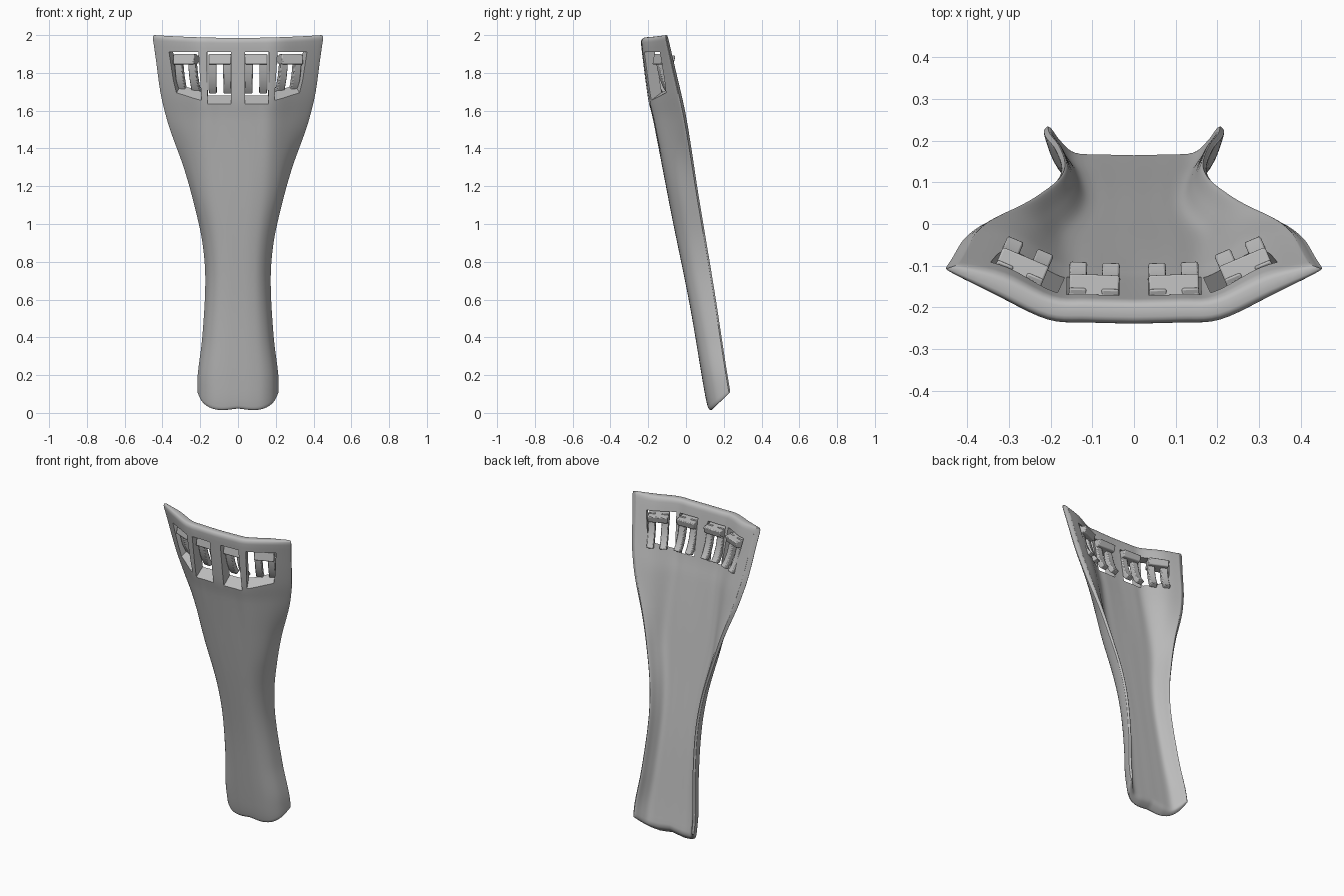
import bpy, bmesh, math
from mathutils import Matrix, Vector

cube = bpy.data.objects.get("Cube")
if cube:
    bpy.data.objects.remove(cube, do_unlink=True)

grey = bpy.data.materials.new("plain_grey")
grey.use_nodes = True
grey.diffuse_color = (0.5, 0.5, 0.5, 1)
grey.node_tree.nodes["Principled BSDF"].inputs["Base Color"].default_value = (0.5, 0.5, 0.5, 1)


def smooth(table, x):
    """Smooth curve through (x, value) pairs."""
    def slope(i):
        a, b = table[max(i - 1, 0)], table[min(i + 1, len(table) - 1)]
        return (b[1] - a[1]) / (b[0] - a[0])
    x = min(max(x, table[0][0]), table[-1][0])
    i = 0
    while i < len(table) - 2 and x > table[i + 1][0]:
        i += 1
    (x0, v0), (x1, v1) = table[i], table[i + 1]
    h = x1 - x0
    t = (x - x0) / h
    return (v0 * (1 + 2 * t) * (1 - t) ** 2 + slope(i) * h * t * (1 - t) ** 2
            + v1 * t * t * (3 - 2 * t) + slope(i + 1) * h * t * t * (t - 1))


def make_object(name, bm):
    bmesh.ops.recalc_face_normals(bm, faces=bm.faces)
    mesh = bpy.data.meshes.new(name)
    bm.to_mesh(mesh)
    bm.free()
    mesh.materials.append(grey)
    obj = bpy.data.objects.new(name, mesh)
    bpy.context.collection.objects.link(obj)
    return obj


def activate(obj):
    bpy.ops.object.select_all(action='DESELECT')
    obj.select_set(True)
    bpy.context.view_layer.objects.active = obj


# Outline along the height: half width, front centre line, rear side edge
WIDTH = [(0, .212), (.1, .214), (.2, .212), (.4, .188), (.7, .172), (.9, .187), (1.1, .23),
         (1.3, .285), (1.5, .355), (1.6, .383), (1.7, .405), (1.9, .432), (2, .447)]
FRONT = [(0, .122), (.1, .1), (.57, .02), (1.05, -.077), (1.56, -.176), (1.66, -.2), (1.95, -.238), (2, -.24)]
REAR = [(0, .255), (.11, .235), (.26, .21), (.65, .15), (1.13, .07), (1.56, 0), (1.87, -.07), (2, -.1)]

# Half cross-sections (across, depth): rounded below, three facets at the head
LOW_OUT = [(0, 0), (.35, .02), (.65, .13), (.88, .42), (1, .88), (.99, .96)]
LOW_IN = [(0, .45), (.35, .45), (.66, .48), (.82, .72), (.92, .96), (.96, 1)]
TOP_OUT = [(0, 0), (.25, .02), (.47, .07), (.74, .46), (1, .88), (.99, .96)]
TOP_IN = [(0, .4), (.25, .42), (.44, .46), (.7, .84), (.92, 1.0), (.95, 1.01)]


def section(low, top, u, blend):
    return [sum(w * smooth([(i, p[k]) for i, p in enumerate(tab)], abs(u))
                for tab, w in ((low, 1 - blend), (top, blend))) for k in (0, 1)]


def shell_point(low, top, u, z0, blend):
    across, depth = section(low, top, u, blend)
    across = math.copysign(across, u)
    # slanted, slightly notched foot and a dipped head
    foot = .11 * depth + .012 * max(0, 1 - abs(across) / .4)
    z = z0 + foot * max(0, 1 - z0 / .45)
    z -= .015 * (1 - across ** 2) * max(0, (z0 - 1.8) / .2)
    front, rear = smooth(FRONT, z), smooth(REAR, z)
    return Vector((across * smooth(WIDTH, z), front + depth * (rear - front), z))


# Body: lofted shell with rounded ends
STEPS, ROUND = 50, .03
ends = [0, .003, .008, .015, .022]
rows = ends + [.03 + 1.94 * i / 64 for i in range(65)] + [2 - e for e in reversed(ends)]
bm = bmesh.new()
rings = []
for z0 in rows:
    b = min(max((z0 - 1.1) / .55, 0), 1)
    b = b * b * (3 - 2 * b)
    e = min(z0, 2 - z0, ROUND) / ROUND
    shrink = .6 * (1 - math.sqrt(1 - (1 - e) ** 2))
    outer, inner = [], []
    for i in range(STEPS + 1):
        u = 10 * i / STEPS - 5
        p, q = shell_point(LOW_OUT, TOP_OUT, u, z0, b), shell_point(LOW_IN, TOP_IN, u, z0, b)
        mid = (p + q) / 2
        outer.append(bm.verts.new(p.lerp(mid, shrink)))
        inner.append(bm.verts.new(q.lerp(mid, shrink)))
    rings.append((outer, inner))
for (o0, i0), (o1, i1) in zip(rings, rings[1:]):
    loop0, loop1 = o0 + i0[::-1], o1 + i1[::-1]
    n = len(loop0)
    for i in range(n):
        j = (i + 1) % n
        bm.faces.new((loop0[i], loop0[j], loop1[j], loop1[i]))
for o, inn in (rings[0], rings[-1]):
    for i in range(STEPS):
        bm.faces.new((o[i], o[i + 1], inn[i + 1], inn[i]))
body = make_object("tailpiece_body", bm)


def placed(side, x, y, degrees):
    return (Matrix.Scale(side, 4, Vector((1, 0, 0))) @ Matrix.Translation((x, y, 0))
            @ Matrix.Rotation(math.radians(degrees), 4, 'Z'))


def prism(bm, matrix, front, back):
    """Solid between two matching outlines of (x, y, z) points."""
    a = [bm.verts.new(matrix @ Vector(p)) for p in front]
    c = [bm.verts.new(matrix @ Vector(p)) for p in back]
    bm.faces.new(a)
    bm.faces.new(c[::-1])
    for i in range(len(a)):
        j = (i + 1) % len(a)
        bm.faces.new((a[i], c[i], c[j], a[j]))


# Window openings with ramped sills
def window(bm, matrix, left, right, right_low, sill, sill_right):
    def outline(y):
        ramp = .7 * y
        return [(left, y, sill + ramp), (right_low, y, sill_right + ramp), (right, y, 1.91), (left, y, 1.91)]
    prism(bm, matrix, outline(-.08), outline(.16))


bm = bmesh.new()
for side in (1, -1):
    window(bm, placed(side, .1, -.215, 2), -.063, .063, .063, 1.62, 1.62)
    window(bm, placed(side, .29, -.185, 25), -.088, .088, .066, 1.625, 1.655)
cutter = make_object("window_cutter", bm)
cutter.hide_render = True
cut = body.modifiers.new("windows", 'BOOLEAN')
cut.operation, cut.solver, cut.object = 'DIFFERENCE', 'EXACT', cutter
activate(body)
bpy.ops.object.modifier_apply(modifier=cut.name)
bpy.data.objects.remove(cutter, do_unlink=True)
bpy.ops.object.shade_smooth_by_angle(angle=math.radians(40))

# Fine tuners: a cross bar with two curved prongs hanging behind it
PRONG = [(.03, 1.89), (.035, 1.83), (.05, 1.77), (.072, 1.72), (.095, 1.69)]


def tuner(name, matrix):
    bm = bmesh.new()

    def block(x0, x1, outline):
        prism(bm, matrix, [(x0, y, z) for y, z in outline], [(x1, y, z) for y, z in outline])
    block(-.06, .06, [(.01, 1.845), (.085, 1.85), (.095, 1.89), (.02, 1.9)])
    strap = PRONG + [(y + .03, z + .012) for y, z in reversed(PRONG)]
    for x in (-.06, .018):
        block(x, x + .042, strap)
    obj = make_object(name, bm)
    bevel = obj.modifiers.new("soft_edges", 'BEVEL')
    bevel.width, bevel.segments, bevel.limit_method = .005, 2, 'ANGLE'
    activate(obj)
    bpy.ops.object.shade_smooth_by_angle(angle=math.radians(40))


for side, label in ((1, "left"), (-1, "right")):
    tuner("inner_tuner_" + label, placed(side, .098, -.215, 2))
    tuner("outer_tuner_" + label, placed(side, .295, -.165, 23))
